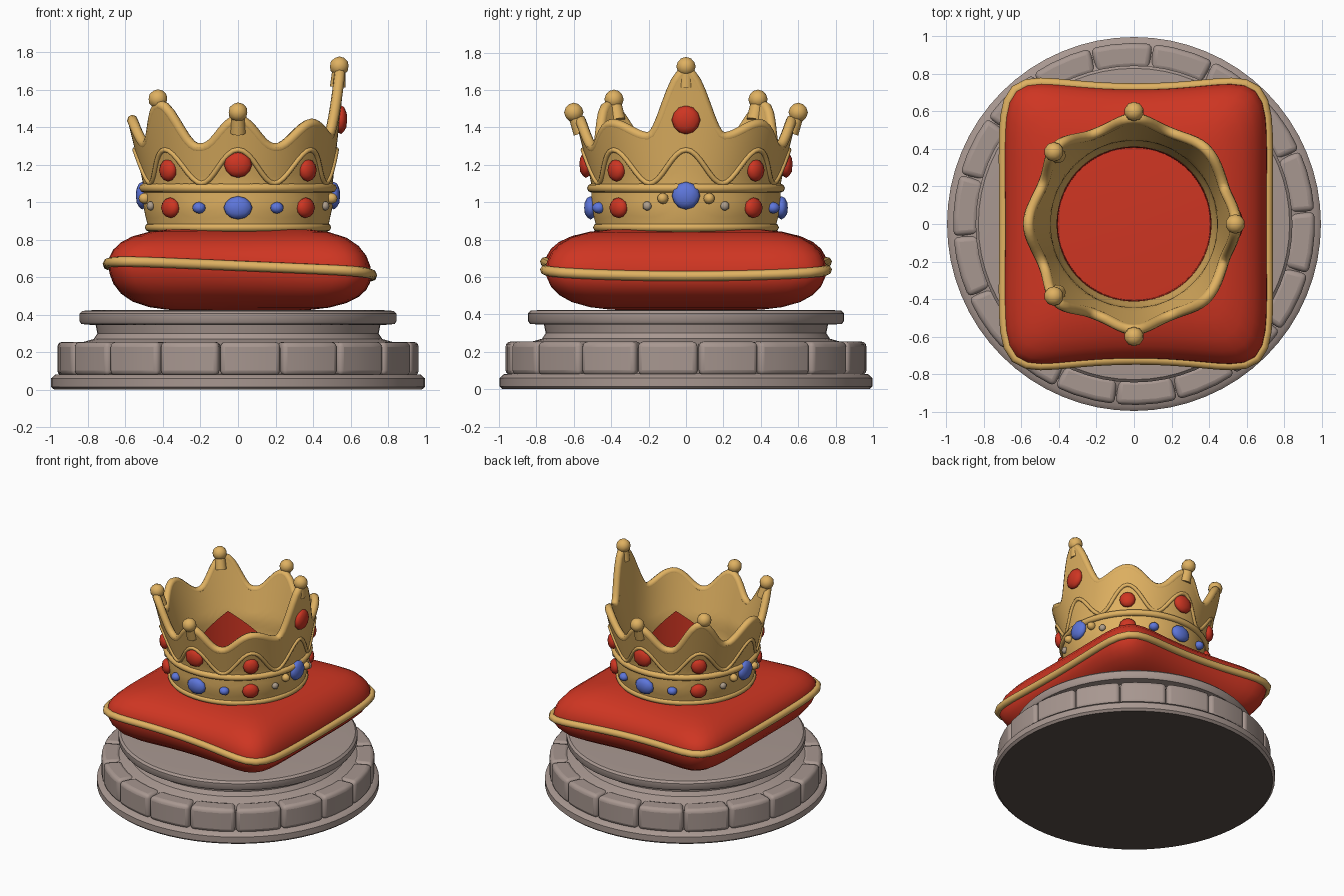
import bpy, bmesh, math
from math import sin, cos, pi, radians
from mathutils import Matrix, Vector

if "Cube" in bpy.data.objects:
    bpy.data.objects.remove(bpy.data.objects["Cube"])


def material(name, rgb):
    m = bpy.data.materials.new(name)
    m.diffuse_color = (*rgb, 1)
    m.use_nodes = True
    m.node_tree.nodes["Principled BSDF"].inputs["Base Color"].default_value = m.diffuse_color
    return m


STONE = material("stone", (0.39, 0.31, 0.28))
DARK = material("dark underside", (0.10, 0.075, 0.065))
GOLD = material("gold", (0.74, 0.44, 0.12))
RED = material("red", (0.62, 0.036, 0.016))
BLUE = material("blue", (0.11, 0.18, 0.70))
GREY = material("grey gem", (0.42, 0.34, 0.26))


def finish(name, bm, mat, angle=40):
    """Turn a bmesh into a smooth-shaded object."""
    bmesh.ops.recalc_face_normals(bm, faces=bm.faces)
    me = bpy.data.meshes.new(name)
    bm.to_mesh(me)
    bm.free()
    me.materials.append(mat)
    ob = bpy.data.objects.new(name, me)
    bpy.context.collection.objects.link(ob)
    bpy.ops.object.select_all(action='DESELECT')
    ob.select_set(True)
    bpy.context.view_layer.objects.active = ob
    bpy.ops.object.shade_smooth_by_angle(angle=radians(angle))
    return ob


def skin(bm, rows, closed_rows=False, caps=False):
    """Bridge rings of points (each ring is closed)."""
    rings = [[bm.verts.new(p) for p in row] for row in rows]
    pairs = list(zip(rings, rings[1:]))
    if closed_rows:
        pairs.append((rings[-1], rings[0]))
    for a, b in pairs:
        for i in range(len(a)):
            j = (i + 1) % len(a)
            bm.faces.new((a[i], a[j], b[j], b[i]))
    if caps:
        bm.faces.new(rings[0])
        bm.faces.new(rings[-1])


def polar(r, a, z):
    return Vector((r * cos(a), r * sin(a), z))


def circle(r, z, n=64):
    return [polar(r, 2 * pi * i / n, z) for i in range(n)]


def lathe(name, profile, mat):
    bm = bmesh.new()
    skin(bm, [circle(r, z) for r, z in profile], caps=True)
    return finish(name, bm, mat)


def tube(name, points, radius, mat):
    """Closed round cord through points."""
    cu = bpy.data.curves.new(name, 'CURVE')
    cu.dimensions = '3D'
    cu.bevel_depth = radius
    cu.bevel_resolution = 2
    sp = cu.splines.new('POLY')
    sp.points.add(len(points) - 1)
    for p, co in zip(sp.points, points):
        p.co = (*co, 1)
    sp.use_cyclic_u = True
    cu.materials.append(mat)
    ob = bpy.data.objects.new(name, cu)
    bpy.context.collection.objects.link(ob)


# --- Stone pedestal, dark underneath ---
foot = lathe("pedestal_foot", [(0.98, 0), (0.997, 0.015), (0.997, 0.06), (0.975, 0.08), (0.9, 0.085)], STONE)
foot.data.materials.append(DARK)
for f in foot.data.polygons:
    if f.normal.z < -0.95:
        f.material_index = 1
lathe("pedestal_drum", [(0.92, 0.07), (0.92, 0.22), (0.84, 0.25), (0.77, 0.27), (0.75, 0.30),
                        (0.76, 0.35), (0.8, 0.36)], STONE)
lathe("pedestal_top", [(0.78, 0.345), (0.835, 0.35), (0.845, 0.365), (0.845, 0.405),
                       (0.83, 0.42), (0.76, 0.425)], STONE)
bm = bmesh.new()
for k in range(18):
    mid = radians(-86 + 20 * k)
    arc = [mid + radians(d) for d in (-9.8, -3.3, 3.3, 9.8)]
    skin(bm, [[polar(0.83, a, 0.075), polar(0.965, a, 0.075), polar(0.965, a, 0.255), polar(0.83, a, 0.255)]
              for a in arc], caps=True)
blocks = finish("pedestal_blocks", bm, STONE)
bev = blocks.modifiers.new("bevel", 'BEVEL')
bev.width, bev.segments, bev.limit_method = 0.028, 3, 'ANGLE'
bev.angle_limit = radians(40)


# --- Cushion ---
def cushion_point(a, phi, grow=1.0):
    c, s = cos(a), sin(a)
    k = (abs(c) ** 7 + abs(s) ** 7) ** (-1 / 7)
    u, v = c * k, s * k
    blend = cos(phi)
    scale = blend ** 0.42 * grow
    edge = 0.635 - 0.03 * u + 0.025 * v * v
    height = 0.86 - edge if phi > 0 else edge - 0.42
    x = 0.70 * u * (1 + 0.01 * v * v) + 0.01
    y = 0.72 * v * (1 + 0.11 * u * u)
    z = 0.64 + (edge - 0.64) * blend + sin(phi) * (height * blend + 0.22 * (1 - blend))
    return Vector((x * scale, y * scale, z))


angles = [2 * pi * i / 80 for i in range(80)]
bm = bmesh.new()
skin(bm, [[cushion_point(a, radians(d)) for a in angles]
          for d in (-89, -84, -76, -66, -52, -38, -24, -11, 0, 11, 24, 38, 52, 66, 76, 84, 89)], caps=True)
finish("cushion", bm, RED, 60)
tube("cushion_piping", [cushion_point(a, 0, 1.005) for a in angles], 0.027, GOLD)

# --- Crown wall: eight points of differing height ---
PEAKS = [1.70, 1.42, 1.44, 1.52, 1.44, 1.52, 1.44, 1.42]
VALLEYS = [1.35, 1.29, 1.29, 1.31, 1.31, 1.29, 1.29, 1.35]


def rim_height(a):
    t = (a / (pi / 4)) % 8
    i = int(t + 0.5) % 8
    off = t - int(t + 0.5)
    low = VALLEYS[i] if off >= 0 else VALLEYS[i - 1]
    f = (1 + cos(2 * pi * abs(off))) / 2
    if i in (2, 3, 5, 6):
        f **= 1.3
    return low + (PEAKS[i] - low) * f


def wall_radius(z, a):
    """The wall flares upward, less so under the tallest point."""
    if z < 1.1:
        return 0.475 + 0.03 * min(1, max(0, (z - 0.85) / 0.12))
    flare = 0.25 - 0.14 * max(0, cos(a)) ** 6
    return 0.505 + flare * (z - 1.1)


def wall_ring(t, inset):
    ring = []
    for i in range(128):
        a = 2 * pi * i / 128
        z = 0.835 + (rim_height(a) - 0.835) * t
        ring.append(polar(wall_radius(z, a) - inset, a, z))
    return ring


steps = [i / 12 for i in range(13)]
bm = bmesh.new()
skin(bm, [wall_ring(t, 0) for t in steps]
     + [wall_ring(t, 0.065 - 0.01 * t) for t in reversed(steps)], closed_rows=True)
finish("crown_wall", bm, GOLD, 50)

# Raised trims: hem, band, rim edge and arches
tube("crown_hem", circle(0.475, 0.865), 0.022, GOLD)
tube("crown_band", circle(0.505, 1.075), 0.024, GOLD)
around = [2 * pi * i / 128 for i in range(128)]
tube("crown_rim", [polar(wall_radius(rim_height(a), a) - 0.027, a, rim_height(a) - 0.003)
                   for a in around], 0.029, GOLD)
arch_z = [1.10 + 0.18 * cos(4 * a) ** 2 for a in around]
tube("crown_arches", [polar(wall_radius(z, a), a, z) for a, z in zip(around, arch_z)], 0.014, GOLD)

# Red lining, rising to points on the diagonals
bm = bmesh.new()
rise = [abs((i / 8) % 2 - 1) for i in range(64)]
lining = [polar(0.413, 2 * pi * i / 64, 1.17 - 0.24 * rise[i]) for i in range(64)]
skin(bm, [lining, circle(0.407, 0.87), circle(0.2, 0.88), circle(0.02, 0.88)])
bm.verts.ensure_lookup_table()
bm.faces.new(bm.verts[-64:])
finish("crown_lining", bm, RED, 60)

# Ball finials on the tall points, with short necks
bm = bmesh.new()
for deg, r, z, lean in [(0, 0.54, 1.725, 0.008), (90, 0.60, 1.48, 0.04), (-90, 0.60, 1.48, 0.04),
                        (138, 0.575, 1.55, 0.03), (-138, 0.575, 1.55, 0.03)]:
    p = polar(r, radians(deg), z)
    bmesh.ops.create_icosphere(bm, subdivisions=2, radius=0.052, matrix=Matrix.Translation(p))
    base = polar(r - lean, radians(deg), z - 0.11)
    d = p - base
    m = Matrix.Translation((p + base) / 2) @ d.to_track_quat('Z', 'Y').to_matrix().to_4x4()
    bmesh.ops.create_cone(bm, cap_ends=True, segments=10, radius1=0.042, radius2=0.034,
                          depth=d.length, matrix=m)
finish("crown_finials", bm, GOLD, 50)


# --- Gems: (degrees, height, half width, half height) ---
def gems(name, items, mat, depth=0.035):
    bm = bmesh.new()
    for deg, z, w, h in items:
        a = radians(deg)
        m = (Matrix.Translation(polar(wall_radius(z, a) + 0.006, a, z)) @ Matrix.Rotation(a, 4, 'Z')
             @ Matrix.Diagonal((depth, w, h, 1)))
        bmesh.ops.create_icosphere(bm, subdivisions=2, radius=1, matrix=m)
    finish(name, bm, mat, 50)


gems("red_gems", [(0, 1.44, 0.077, 0.077), (90, 1.20, 0.075, 0.07), (-90, 1.20, 0.075, 0.07)]
     + [(d, 1.17, 0.057, 0.06) for d in (45, -45, 135, -135)]
     + [(d, 0.97, 0.06, 0.055) for d in (45, -45, 135, -135)], RED)
gems("blue_gems", [(0, 1.035, 0.076, 0.074), (180, 1.035, 0.076, 0.074),
                   (90, 0.97, 0.077, 0.062), (-90, 0.97, 0.077, 0.062)]
     + [(d, 0.97, 0.036, 0.031) for d in (66, -66, 114, -114)], BLUE)
gems("grey_gems", [(d, 0.98, 0.025, 0.025) for d in (24, -24, 156, -156)], GREY, 0.02)
gems("gold_studs", [(d, 1.02, 0.03, 0.03) for d in (14, -14, 166, -166)], GOLD)
